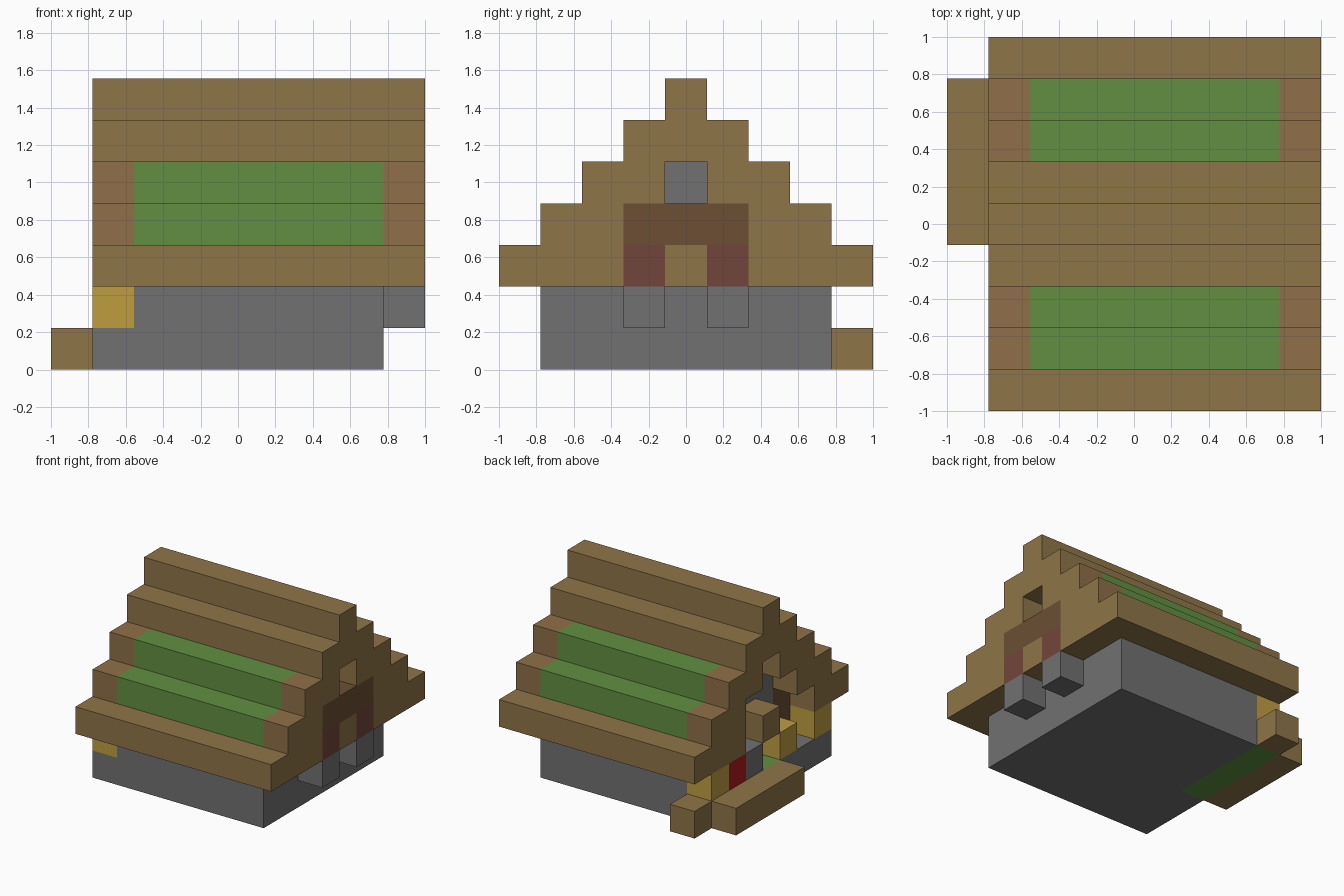
import bpy
import bmesh
from mathutils import Vector

cube = bpy.data.objects.get("Cube")
if cube:
    bpy.data.objects.remove(cube, do_unlink=True)

U = 2 / 9  # side of one building block


def material(name, hex_code):
    def linear(c):
        return c / 12.92 if c <= 0.04045 else ((c + 0.055) / 1.055) ** 2.4
    rgb = [linear(int(hex_code[n:n + 2], 16) / 255) for n in (0, 2, 4)]
    mat = bpy.data.materials.new(name)
    mat.use_nodes = True
    mat.diffuse_color = (*rgb, 1)
    mat.node_tree.nodes["Principled BSDF"].inputs["Base Color"].default_value = (*rgb, 1)
    return mat


wood = material("wood brown", "8f7548")
russet = material("russet brown", "907048")
dark_wood = material("dark brown", "6c4f34")
brick = material("brick red brown", "72453b")
stone = material("stone grey", "717171")
moss = material("moss green", "618f41")
straw = material("straw yellow", "bf9d40")
scarlet = material("flower red", "ae1c1c")


def block(name, x, y, z, *mats):
    """Box between block-grid limits; a second material goes on faces not facing along x."""
    mesh = bpy.data.meshes.new(name)
    bm = bmesh.new()
    bmesh.ops.create_cube(bm, size=1)
    for v in bm.verts:
        pick = [r[1] if c > 0 else r[0] for r, c in zip((x, y, z), v.co)]
        v.co = Vector((pick[0] * U - 1, pick[1] * U - 1, pick[2] * U))
    bm.normal_update()
    for f in bm.faces:
        f.material_index = int(len(mats) > 1 and abs(f.normal.x) < 0.5)
    bm.to_mesh(mesh)
    bm.free()
    for m in mats:
        mesh.materials.append(m)
    obj = bpy.data.objects.new(name, mesh)
    bpy.context.collection.objects.link(obj)
    return obj


# Foundation, doorstep and garden bed
block("foundation", (2, 8), (1, 8), (0, 1), stone)
block("doorstep", (1, 2), (1, 4), (0, 1), stone)
block("garden_bed", (1, 2), (4, 8), (0, 1), moss)
block("garden_log", (0, 1), (4, 8), (0, 1), wood)
block("garden_log_end", (1, 2), (8, 9), (0, 1), wood)

# Low stone walls
for name, y in (("front_wall", (1, 2)), ("back_wall", (7, 8))):
    block(name, (2, 8), y, (1, 2), stone)
block("left_wall", (7, 8), (2, 7), (1, 2), stone)

# Entrance wall stepping up under the roof, with the door at one side
block("door", (2, 3), (2, 3), (1, 3), dark_wood)
block("entrance_wall", (2, 3), (3, 7), (1, 3), stone)
block("entrance_wall_upper", (2, 3), (3, 6), (3, 4), stone)
block("entrance_wall_peak", (2, 3), (4, 5), (4, 5), stone)

# Stepped roof: each step two blocks deep, moss on the middle steps
for side in ("front", "back"):
    def across(a, b):
        return (a, b) if side == "front" else (9 - b, 9 - a)

    for k in range(4):
        level = (k + 2, k + 3)
        label = f"{side}_roof_step_{k + 1}"
        if k in (1, 2):
            block(label + "_moss", (2, 8), across(k, k + 1), level, moss)
            for end, x in (("right", (1, 2)), ("left", (8, 9))):
                block(f"{label}_{end}_end", x, across(k, k + 1), level, wood, russet)
            block(label + "_lining", (1, 9), across(k + 1, k + 2), level, wood)
        else:
            depth = 2 if k == 0 else 1
            block(label, (1, 9), across(k, k + depth), level, wood)
block("roof_ridge_beam", (1, 9), (4, 5), (5, 6), wood)
block("roof_ridge", (1, 9), (4, 5), (6, 7), wood)

# Gable end with arch, pillars and a vent left open above
for name, y in (("front", (2, 3)), ("middle", (4, 5)), ("back", (6, 7))):
    block(f"gable_{name}_panel", (8, 9), y, (2, 3), wood)
for name, y in (("front", (3, 4)), ("back", (5, 6))):
    block(f"gable_{name}_pillar", (8, 9), y, (2, 3), brick)
    block(f"gable_{name}_bracket", (8, 9), y, (1, 2), stone)
block("gable_arch", (8, 9), (3, 6), (3, 4), dark_wood)

# Porch: posts, lintel and flower blocks
block("porch_corner_post", (1, 2), (1, 2), (1, 2), straw)
block("porch_door_post", (1, 2), (3, 4), (1, 2), straw)
block("porch_beam", (1, 2), (4, 5), (2, 3), wood)
block("porch_back_panel", (1, 2), (6, 7), (2, 3), wood)
for name, j, mat in (("grey", 5, stone), ("red", 6, scarlet), ("yellow", 7, straw)):
    block(f"{name}_flower", (1, 2), (j, j + 1), (1, 2), mat)
